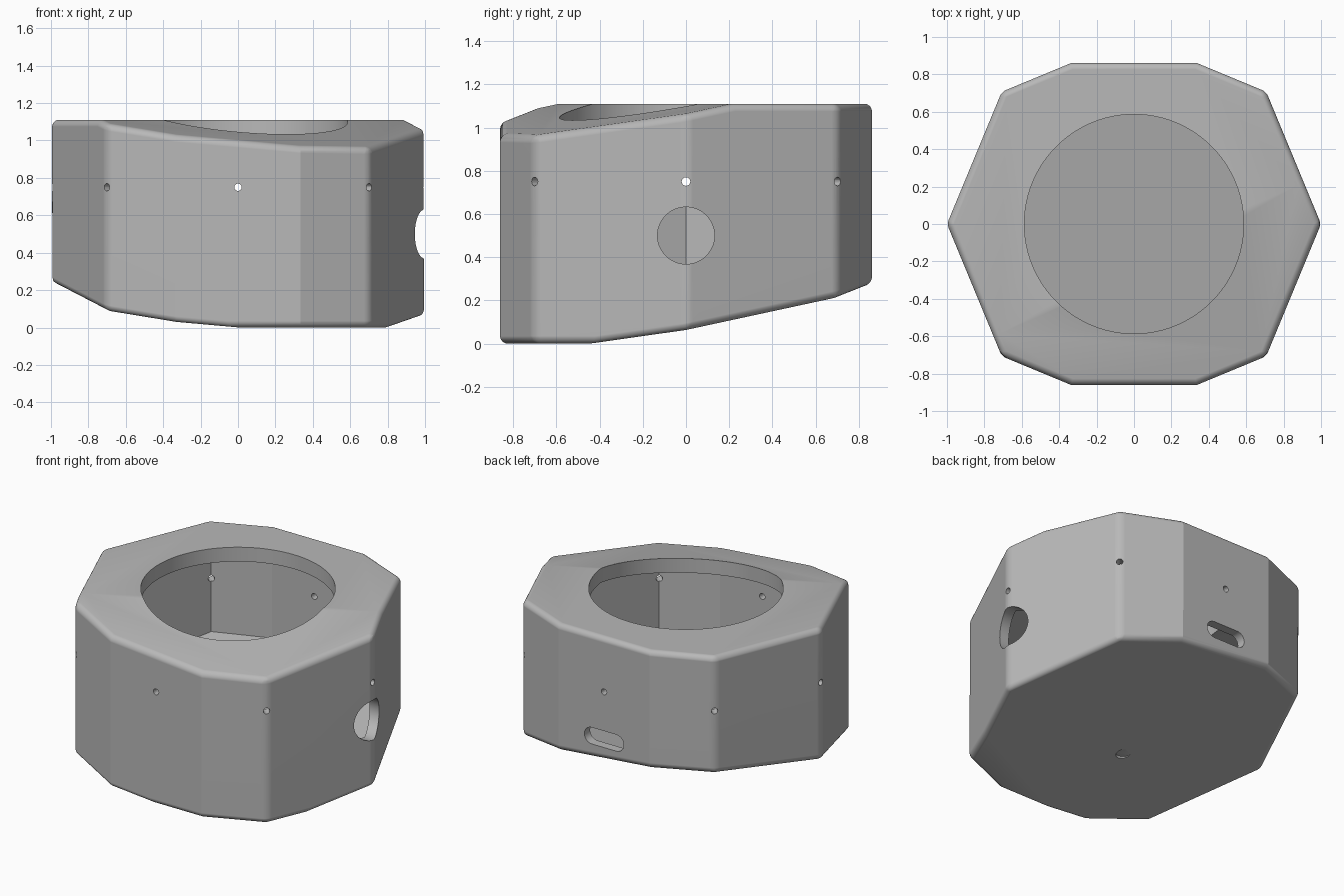
import bpy, bmesh, math
from mathutils import Vector, Matrix

cube = bpy.data.objects.get("Cube")
if cube:
    bpy.data.objects.remove(cube, do_unlink=True)

grey = bpy.data.materials.new("plain grey")
grey.use_nodes = True
COLOUR = (0.48, 0.48, 0.48, 1)
grey.diffuse_color = COLOUR
grey.node_tree.nodes["Principled BSDF"].inputs["Base Color"].default_value = COLOUR

# Octagon of radius 1 whose front and back corners are cut flat
QUARTER = [(1, 0), (0.707, 0.707), (0.335, 0.861)]
OUTLINE = (QUARTER + [(-x, y) for x, y in reversed(QUARTER)]
           + [(-x, -y) for x, y in QUARTER[1:]]
           + [(x, -y) for x, y in reversed(QUARTER[1:])])
TILT = Vector((0.0894, -0.1789, 1))   # normal of the sloped top and floor
HEIGHT = 1.11


def prism(bm, points, z0, z1):
    bottom = bm.faces.new([bm.verts.new((x, y, z0)) for x, y in points])
    out = bmesh.ops.extrude_face_region(bm, geom=[bottom])["geom"]
    for v in out:
        if isinstance(v, bmesh.types.BMVert):
            v.co.z = z1
    bmesh.ops.recalc_face_normals(bm, faces=bm.faces)


def clip(bm, co, normal):
    geom = bm.verts[:] + bm.edges[:] + bm.faces[:]
    cut = bmesh.ops.bisect_plane(bm, geom=geom, plane_co=co, plane_no=normal,
                                 clear_outer=True)["geom_cut"]
    edges = [e for e in cut if isinstance(e, bmesh.types.BMEdge)]
    bmesh.ops.edgeloop_fill(bm, edges=edges)
    bmesh.ops.recalc_face_normals(bm, faces=bm.faces)


def shell(scale, floor, lid):
    """Prism with a flat and a sloped part on both its top and its bottom."""
    bm = bmesh.new()
    prism(bm, [(x * scale, y * scale) for x, y in OUTLINE], floor, HEIGHT - lid)
    clip(bm, (0, 0, 1.151 - lid), TILT)
    clip(bm, (0, 0, 0.149 + floor), -TILT)
    return bm


def finish(bm, name):
    mesh = bpy.data.meshes.new(name)
    bm.to_mesh(mesh)
    bm.free()
    mesh.materials.append(grey)
    ob = bpy.data.objects.new(name, mesh)
    bpy.context.collection.objects.link(ob)
    return ob


def cylinder(radius, length, matrix, sides=24):
    bm = bmesh.new()
    bmesh.ops.create_cone(bm, cap_ends=True, segments=sides, radius1=radius,
                          radius2=radius, depth=length, matrix=matrix)
    return bm


# Outer body with rounded edges
bm = shell(1, 0, 0)
sharp = [e for e in bm.edges if e.calc_face_angle(0) > math.radians(30)]
bmesh.ops.bevel(bm, geom=sharp, offset=0.035, offset_type='OFFSET', segments=6,
                profile=0.5, affect='EDGES', clamp_overlap=True)
body = finish(bm, "housing")

# Inner cavity, round top opening and shallow recess underneath
cutters = [shell(0.93, 0.07, 0.095),
           cylinder(0.586, 0.7, Matrix.Translation((0, 0, 1.0)), 96),
           cylinder(0.045, 0.2, Matrix.Translation((-0.1, -0.22, 0.025)))]

# Large side port
along_x = Matrix.Rotation(math.pi / 2, 4, 'Y')
cutters.append(cylinder(0.132, 0.4, Matrix.Translation((0.95, 0, 0.5)) @ along_x, 48))

# Eight small pin holes around the wall
for i in range(8):
    turn = Matrix.Rotation(i * math.pi / 4, 4, 'Z')
    cutters.append(cylinder(0.02, 0.5, turn @ Matrix.Translation((0.9, 0, 0.75)) @ along_x, 16))

# Rounded slot in the back wall
bm = bmesh.new()
slot = []
for side in (1, -1):
    for i in range(13):
        a = -side * math.pi / 2 + side * math.pi * i / 12
        a = a if side == 1 else math.pi / 2 + math.pi * i / 12
        slot.append((side * 0.09 + 0.055 * math.cos(a), 0.055 * math.sin(a)))
prism(bm, slot, -0.2, 0.2)
bm.transform(Matrix.Translation((0, 0.85, 0.435)) @ Matrix.Rotation(math.pi / 2, 4, 'X'))
cutters.append(bm)

bpy.context.view_layer.objects.active = body
body.select_set(True)
for bm in cutters:
    cutter = finish(bm, "cutter")
    cutter.hide_render = True
    mod = body.modifiers.new("cut", 'BOOLEAN')
    mod.operation = 'DIFFERENCE'
    mod.solver = 'EXACT'
    mod.object = cutter
    bpy.ops.object.modifier_apply(modifier=mod.name)
    bpy.data.objects.remove(cutter, do_unlink=True)

# Smooth fillets and bores, crisp corners
bpy.ops.object.shade_smooth_by_angle(angle=math.radians(18))
weighted = body.modifiers.new("weighted normals", 'WEIGHTED_NORMAL')
weighted.keep_sharp = True
